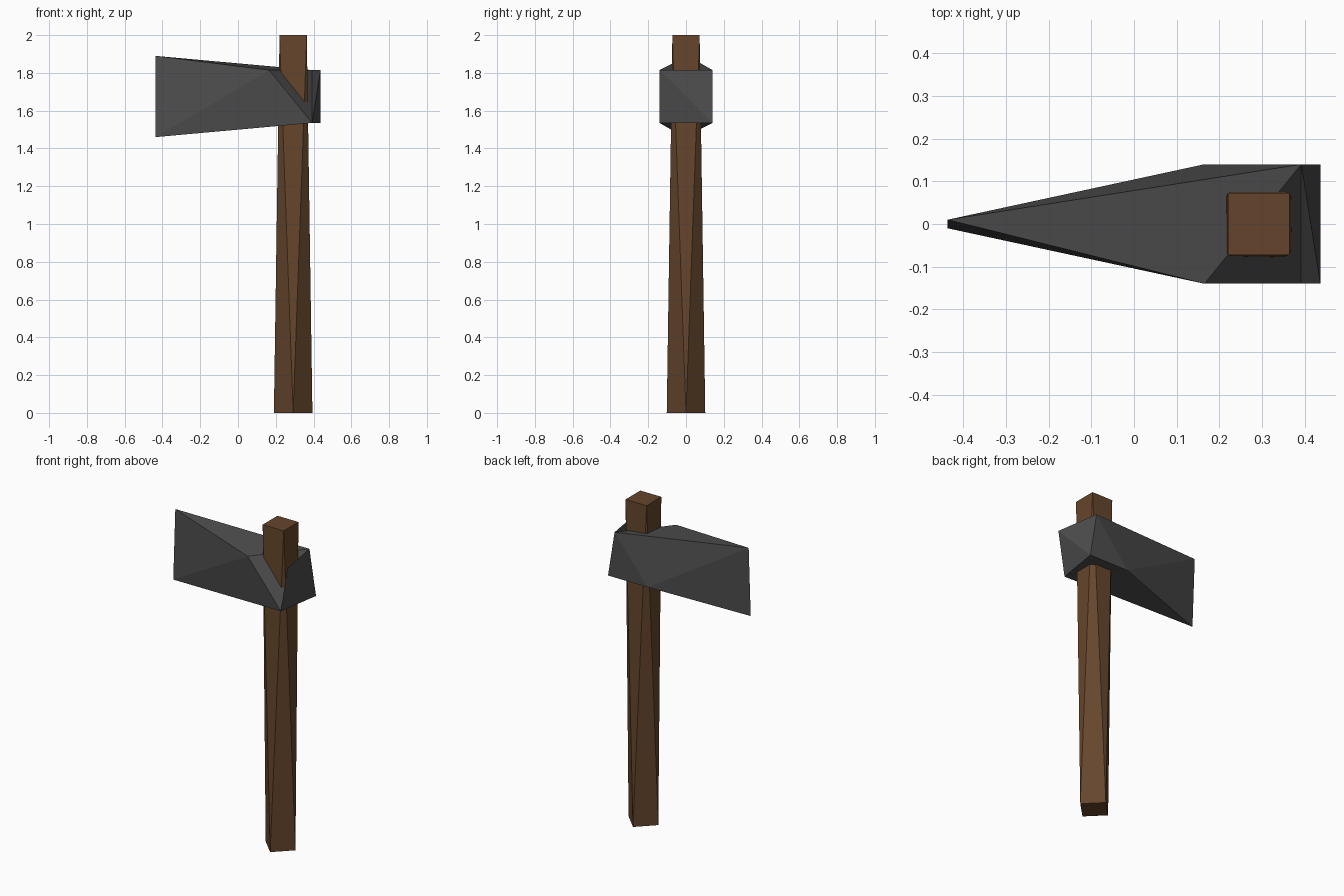
import bpy, bmesh
from math import sin, cos, pi

if "Cube" in bpy.data.objects:
    bpy.data.objects.remove(bpy.data.objects["Cube"])


def finish(bm, name, color):
    bmesh.ops.recalc_face_normals(bm, faces=bm.faces)
    mesh = bpy.data.meshes.new(name)
    bm.to_mesh(mesh)
    bm.free()
    obj = bpy.data.objects.new(name, mesh)
    bpy.context.collection.objects.link(obj)
    mat = bpy.data.materials.new(name + "_material")
    mat.diffuse_color = (*color, 1)
    mat.use_nodes = True
    mat.node_tree.nodes["Principled BSDF"].inputs["Base Color"].default_value = mat.diffuse_color
    mesh.materials.append(mat)


# Handle: a diamond foot twisted 45 degrees into a square top
bm = bmesh.new()
for z, turn in ((0, 0), (2, pi / 4)):
    for i in range(4):
        a = i * pi / 2 + turn
        bm.verts.new((0.292 + 0.102 * cos(a), 0.102 * sin(a), z))
bmesh.ops.convex_hull(bm, input=bm.verts)
bmesh.ops.dissolve_limit(bm, angle_limit=0.001, verts=bm.verts, edges=bm.edges)
finish(bm, "handle", (0.13, 0.06, 0.025))

# Axe head: a faceted wedge with a notch beside the handle
points = {
    "edge_top": (-0.437, 0.01, 1.89), "edge_low": (-0.437, -0.01, 1.46),
    "front_top": (0.165, -0.14, 1.815), "back_top": (0.392, 0.14, 1.815),
    "front_low": (0.392, -0.14, 1.535), "back_low": (0.165, 0.14, 1.535),
    "poll_top": (0.437, -0.14, 1.815), "poll_low": (0.437, 0.14, 1.535),
}
faces = (
    # blade cheeks
    "edge_top front_top back_top", "edge_top edge_low front_top",
    "front_top edge_low front_low", "back_low front_low edge_low",
    "back_low edge_low edge_top", "back_low edge_top back_top",
    # notch
    "front_top front_low back_top", "back_top front_low poll_top",
    # poll, back side and underside
    "poll_top front_low poll_low", "poll_top poll_low back_top",
    "back_top poll_low back_low", "front_low back_low poll_low",
)
bm = bmesh.new()
verts = {key: bm.verts.new(co) for key, co in points.items()}
for face in faces:
    bm.faces.new([verts[key] for key in face.split()])
finish(bm, "axe_head", (0.075, 0.075, 0.075))
